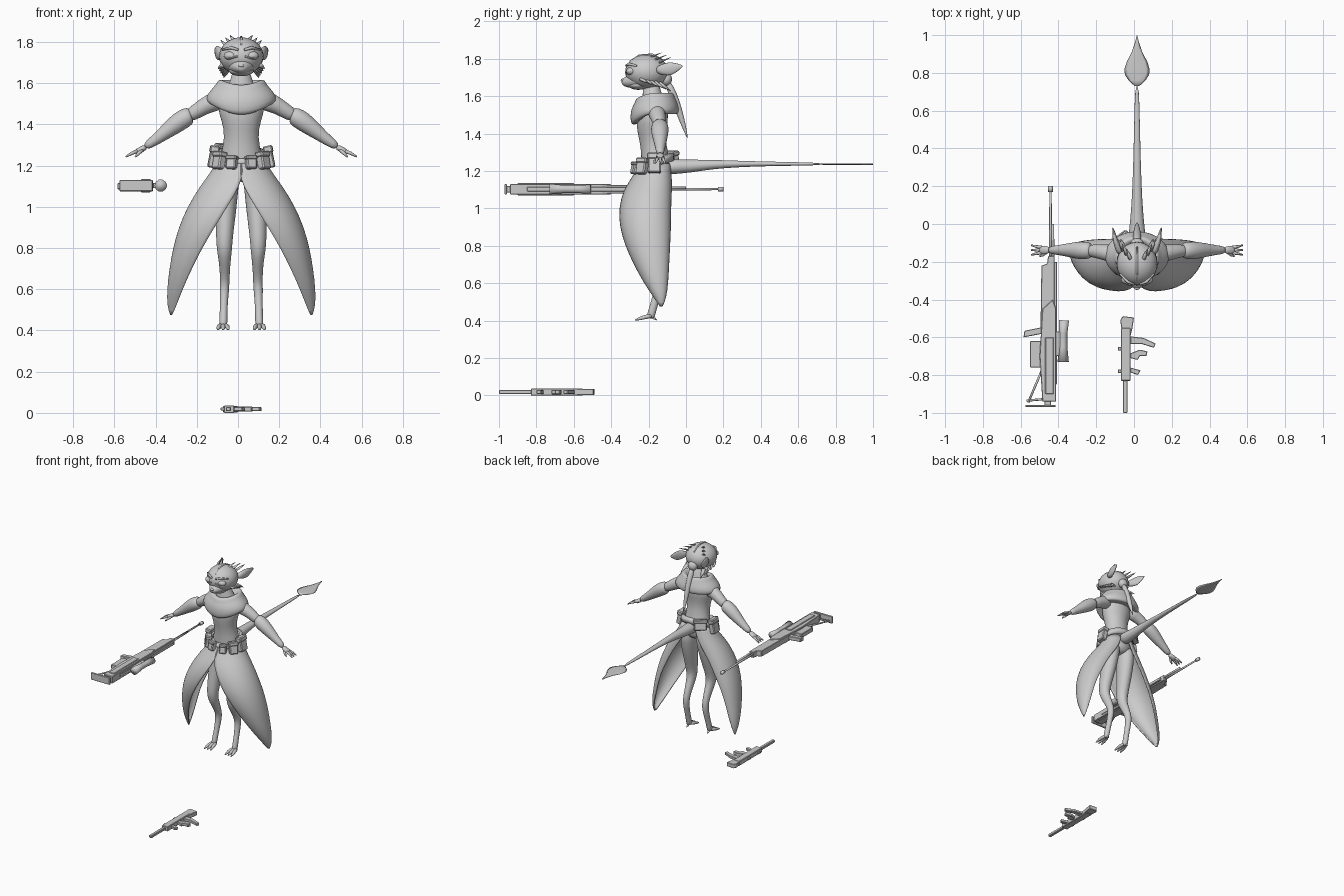
import bpy, bmesh, math
from mathutils import Vector, Matrix

cube = bpy.data.objects.get("Cube")
if cube:
    bpy.data.objects.remove(cube, do_unlink=True)

clay = bpy.data.materials.new("clay grey")
clay.use_nodes = True
clay.diffuse_color = (.6, .6, .6, 1)
clay.node_tree.nodes["Principled BSDF"].inputs["Base Color"].default_value = (.6, .6, .6, 1)

CENTRE = .016          # the figure stands slightly off the middle
X, Y, Z = Vector((1, 0, 0)), Vector((0, 1, 0)), Vector((0, 0, 1))


def finish(name, bm, smooth=True, mirror=False, subdiv=0, shift=CENTRE):
    bmesh.ops.recalc_face_normals(bm, faces=bm.faces)
    mesh = bpy.data.meshes.new(name)
    for face in bm.faces:
        face.smooth = smooth
    bm.to_mesh(mesh)
    bm.free()
    mesh.materials.append(clay)
    obj = bpy.data.objects.new(name, mesh)
    bpy.context.collection.objects.link(obj)
    obj.location.x = shift
    if mirror:
        obj.modifiers.new("mirror", "MIRROR").use_mirror_merge = False
    if subdiv:
        obj.modifiers.new("smooth", "SUBSURF").levels = subdiv
        obj.modifiers["smooth"].render_levels = subdiv
    return obj


def skin(bm, rings, wrap=True, caps=True):
    """Bridge rows of points with quads."""
    rows = [[bm.verts.new(p) for p in ring] for ring in rings]
    for low, high in zip(rows, rows[1:]):
        count = len(low)
        for i in range(count if wrap else count - 1):
            j = (i + 1) % count
            bm.faces.new((low[i], low[j], high[j], high[i]))
    if caps:
        bm.faces.new(rows[0])
        bm.faces.new(rows[-1])


def tube(name, points, ref=X, sides=14, **options):
    """Loft ellipses along a path of (x, y, z, radius along ref, other radius)."""
    path = [Vector(p[:3]) for p in points]
    rings = []
    for i, p in enumerate(points):
        tangent = (path[min(i + 1, len(path) - 1)] - path[max(i - 1, 0)]).normalized()
        side = (ref - tangent * ref.dot(tangent)).normalized()
        other = tangent.cross(side)
        angles = [math.tau * k / sides for k in range(sides)]
        rings.append([path[i] + side * p[3] * math.cos(a) + other * p[-1] * math.sin(a) for a in angles])
    bm = bmesh.new()
    skin(bm, rings)
    return finish(name, bm, **options)


def spike(name, base, tip, radius, ref=X, thin=1, **options):
    middle = Vector(base).lerp(Vector(tip), .5)
    return tube(name, [(*base, radius, radius * thin), (*middle, radius * .7, radius * .7 * thin),
                       (*tip, radius * .08, radius * .08)], ref=ref, sides=6, **options)


def ball(name, centre, radii, **options):
    bm = bmesh.new()
    bmesh.ops.create_uvsphere(bm, u_segments=24, v_segments=16, radius=1,
                              matrix=Matrix.Translation(centre) @ Matrix.Diagonal((*radii, 1)))
    return finish(name, bm, **options)


def prism(name, outline, bottom, top, bevel=.003):
    bm = bmesh.new()
    skin(bm, [[(x, y, z) for x, y in outline] for z in (bottom, top)])
    obj = finish(name, bm, smooth=False, shift=0)
    obj.modifiers.new("bevel", "BEVEL").width = bevel


def block(name, left, right, front, back, bottom, top):
    prism(name, [(left, front), (right, front), (right, back), (left, back)], bottom, top)


# Torso and neck
tube("torso", [(0, y, z, rx, ry) for y, z, rx, ry in (
    (-.16, 1.12, .05, .05), (-.16, 1.16, .1, .08), (-.16, 1.24, .105, .08), (-.175, 1.34, .078, .066),
    (-.185, 1.42, .097, .08), (-.18, 1.48, .118, .086), (-.17, 1.54, .105, .075),
    (-.18, 1.6, .05, .05), (-.19, 1.68, .045, .045))], sides=20, subdiv=1)

# Head, muzzle and face
ball("skull", (0, -.21, 1.73), (.108, .115, .092))
tube("muzzle", [(0, -.22, 1.69, .085, .06), (0, -.28, 1.685, .065, .045), (0, -.32, 1.675, .038, .03),
                (0, -.345, 1.672, .016, .014)], subdiv=1)
ball("nose", (0, -.338, 1.685), (.014, .011, .009))
ball("jaw", (0, -.255, 1.66), (.06, .055, .026))
ball("eyelid", (.05, -.293, 1.733), (.034, .027, .022), mirror=True)
tube("lash_line", [(.018, -.323, 1.73, .004), (.05, -.321, 1.72, .004), (.083, -.296, 1.732, .004)],
     ref=Z, sides=6, mirror=True)
tube("brow", [(.015, -.32, 1.762, .006), (.05, -.306, 1.772, .008), (.09, -.264, 1.762, .005)],
     ref=Z, sides=8, mirror=True)
tube("hair_parting", [(0, -.3, 1.785, .004), (0, -.25, 1.817, .006), (0, -.18, 1.823, .006),
                      (0, -.12, 1.79, .004)], sides=8)
tube("ear", [(.085, -.16, 1.74, .02, .018), (.103, -.12, 1.742, .017, .032), (.115, -.085, 1.746, .014, .038),
             (.122, -.05, 1.755, .009, .024), (.13, -.015, 1.762, .002, .003)], mirror=True, subdiv=1)
for i in range(5):
    spike("cheek_tuft", (.085 - .004 * i, -.24 + .025 * i, 1.69 - .005 * i),
          (.113 - .007 * i, -.2 + .03 * i, 1.67 - .011 * i), .018, thin=.6, mirror=True)
for i in range(3):
    spike("crown_tuft", (.03 + .02 * i, -.2 + .03 * i, 1.805 - .012 * i),
          (.055 + .022 * i, -.13 + .025 * i, 1.832 - .012 * i), .013, thin=.5, mirror=True)

# Hair bun and braid
ball("bun", (0, -.105, 1.69), (.035, .03, .035))
tube("braid", [(0, -.1, 1.68, .018), (0, -.07, 1.61, .024), (0, -.04, 1.53, .02),
               (0, -.015, 1.45, .014), (0, .01, 1.37, .002)], sides=10, subdiv=1)

# Cowl, dipping at the chest
rings = []
for rx, ry, z, dip in ((.06, .06, 1.57, 0), (.085, .075, 1.615, .02), (.11, .1, 1.62, .03), (.12, .108, 1.6, .04),
                       (.135, .115, 1.58, .03), (.168, .13, 1.545, .03), (.174, .13, 1.51, .05),
                       (.15, .115, 1.5, .06), (.09, .08, 1.52, .06)):
    ring = []
    for k in range(32):
        a = math.tau * k / 32
        front = max(0, -math.sin(a)) ** 2
        ring.append((rx * math.cos(a), -.168 + ry * math.sin(a), z - dip * front))
    rings.append(ring)
bm = bmesh.new()
skin(bm, rings)
finish("cowl", bm, subdiv=1)

# Arms, sleeves and hands
tube("upper_arm", [(.09, -.16, 1.52, .05), (.15, -.155, 1.505, .047), (.2, -.145, 1.475, .038),
                   (.27, -.14, 1.43, .033)], ref=Y, mirror=True, subdiv=1)
tube("sleeve", [(.24, -.14, 1.445, .036), (.255, -.14, 1.442, .046), (.3, -.14, 1.415, .05),
                (.36, -.138, 1.368, .038), (.42, -.138, 1.322, .026), (.47, -.138, 1.288, .02)],
     ref=Y, mirror=True, subdiv=1)
tube("palm", [(.46, -.138, 1.292, .017, .015), (.49, -.138, 1.276, .024, .015),
              (.52, -.138, 1.262, .023, .011)], ref=Y, mirror=True, subdiv=1)
for offset in (-.018, 0, .018):
    tube("finger", [(.505, -.138 + offset * .8, 1.27, .009), (.53, -.138 + offset, 1.26, .008),
                    (.56, -.138 + offset * 1.4, 1.243, .004)], ref=Y, sides=8, mirror=True)
tube("thumb", [(.48, -.15, 1.275, .009), (.5, -.165, 1.258, .008), (.515, -.17, 1.242, .004)],
     ref=Y, sides=8, mirror=True)

# Legs, bent like a hind leg
tube("leg", [(.06, -.15, 1.2, .06, .07), (.07, -.16, 1.1, .058, .075), (.075, -.18, .98, .052, .062),
             (.082, -.21, .86, .042, .048), (.082, -.215, .79, .038, .042), (.08, -.185, .73, .028, .034),
             (.08, -.145, .65, .023, .027), (.082, -.14, .6, .024, .026), (.085, -.16, .52, .018, .02),
             (.087, -.185, .44, .021, .022), (.088, -.19, .41, .018, .022)], mirror=True, subdiv=1)
for spread in (-.02, 0, .02):
    tube("toe", [(.088 + spread * .5, -.18, .425, .013), (.088 + spread, -.22, .42, .013),
                 (.088 + spread * 1.2, -.25, .41, .01), (.088 + spread * 1.3, -.275, .402, .002)],
         sides=8, mirror=True, subdiv=1)
spike("heel_claw", (.088, -.18, .42), (.088, -.155, .402), .01, mirror=True)

# Split skirt: each row is front edge, outermost reach, back edge
rows = []
for z, front_x, front_y, reach, back_x, back_y in (
        (1.24, 0, -.25, .11, .03, -.085), (1.17, -.01, -.285, .145, .05, -.075), (1.1, .01, -.335, .2, .09, -.075),
        (1, .07, -.36, .26, .16, -.08), (.9, .13, -.355, .303, .21, -.08), (.8, .19, -.325, .33, .26, -.085),
        (.7, .24, -.28, .348, .29, -.09), (.6, .285, -.225, .36, .315, -.095), (.52, .315, -.17, .36, .335, -.105),
        (.475, .335, -.14, .345, .342, -.125)):
    bulge = (reach - (front_x + back_x) / 8) / .75
    row = []
    for k in range(17):
        t = k / 16
        u = 1 - t
        start, middle, end = u ** 3, 3 * u * t, t ** 3
        row.append((start * front_x + middle * bulge + end * back_x,
                    (start + middle * u) * front_y + (end + middle * t) * back_y, z))
    rows.append(row)
bm = bmesh.new()
skin(bm, rows, wrap=False, caps=False)
skirt = finish("skirt_panel", bm, mirror=True, subdiv=1)
skirt.modifiers.new("cloth", "SOLIDIFY").thickness = .008

# Belt, sagging at the front, with pouches


def belt_point(angle, grow=0):
    return Vector(((.12 + grow) * math.sin(angle), -.165 - (.095 + grow) * math.cos(angle),
                   1.245 - .03 * math.cos(angle)))


bm = bmesh.new()
skin(bm, [[belt_point(math.tau * k / 32, grow) + Z * lift for k in range(32)]
          for grow, lift in ((-.02, -.02), (.005, -.02), (.005, .02), (-.02, .02))], caps=False)
finish("belt", bm)
for degrees, width, height in ((-20, .05, .06), (20, .05, .06), (-52, .06, .08), (52, .06, .08),
                               (-88, .07, .1), (88, .07, .1), (-142, .09, .07)):
    angle = math.radians(degrees)
    frame = Matrix.Translation(belt_point(angle, .015)) @ Matrix.Rotation(angle, 4, "Z") @ Matrix.Rotation(-.2, 4, "X")
    for name, size, place in (("pouch", (width, .04, height), (0, 0, -.005)),
                              ("pouch_flap", (width * 1.12, .046, height * .35), (0, -.002, height * .35))):
        bm = bmesh.new()
        bmesh.ops.create_cube(bm, size=1, matrix=frame @ Matrix.Translation(place) @ Matrix.Diagonal((*size, 1)))
        finish(name, bm, smooth=False).modifiers.new("bevel", "BEVEL").width = .006

# Tail with a flat leaf-shaped blade
tube("tail", [(0, y, z, rx, rz) for y, z, rx, rz in (
    (-.11, 1.22, .05, .045), (-.05, 1.225, .045, .04), (.02, 1.225, .037, .036), (.13, 1.235, .028, .026),
    (.3, 1.238, .021, .016), (.5, 1.238, .016, .011), (.75, 1.237, .011, .007))], subdiv=1)
tube("tail_blade", [(0, y, 1.237, rx, .004) for y, rx in (
    (.73, .012), (.76, .045), (.79, .064), (.82, .067), (.86, .054), (.91, .028), (.96, .011), (1, .001))], sides=8)

# Long rifle lying on its side
rod = dict(ref=X, sides=10, shift=0)
tube("rifle_barrel", [(-.442, -.25, 1.103, .009), (-.442, .19, 1.103, .006)], **rod)
tube("rifle_muzzle", [(-.442, .17, 1.103, .013), (-.442, .2, 1.103, .013)], **rod)
tube("rifle_bipod", [(-.427, -.3, 1.11, .007), (-.43, 0, 1.11, .007)], **rod)
prism("rifle_handguard", [(-.495, -.55), (-.42, -.55), (-.42, -.17), (-.455, -.17), (-.46, -.21), (-.49, -.22)], 1.08, 1.125)
prism("rifle_receiver", [(-.485, -.94), (-.412, -.94), (-.412, -.45), (-.43, -.4), (-.485, -.45), (-.5, -.7)], 1.075, 1.13)
block("rifle_rail", -.43, -.408, -.85, -.2, 1.09, 1.115)
block("rifle_side_plate", -.47, -.425, -.9, -.6, 1.07, 1.136)
prism("rifle_grip", [(-.585, -.6), (-.58, -.565), (-.48, -.545), (-.48, -.58)], 1.085, 1.115)
block("rifle_magazine", -.55, -.48, -.76, -.62, 1.085, 1.118)
block("rifle_butt_plate", -.575, -.415, -.97, -.957, 1.075, 1.13)
block("rifle_butt_neck", -.475, -.44, -.96, -.93, 1.085, 1.12)
tube("rifle_stock_strut", [(-.56, -.945, 1.1, .006), (-.49, -.78, 1.1, .006)], **rod)
tube("rifle_stock_bar", [(-.57, -.935, 1.1, .006), (-.45, -.925, 1.1, .006)], ref=Z, sides=8, shift=0)
tube("rifle_scope", [(-.375, -.73, 1.103, .03), (-.375, -.65, 1.103, .022), (-.375, -.58, 1.103, .022),
                     (-.37, -.51, 1.103, .026)], **rod)
block("rifle_scope_mount", -.415, -.38, -.7, -.57, 1.09, 1.116)

# Small gun on the ground
block("gun_barrel", -.058, -.035, -1, -.82, .008, .028)
block("gun_body", -.068, -.018, -.83, -.55, 0, .036)
prism("gun_stock", [(-.06, -.6), (-.02, -.6), (-.01, -.56), (0, -.495), (-.06, -.488), (-.073, -.51)], .003, .034)
prism("gun_magazine", [(-.02, -.635), (.04, -.635), (.105, -.655), (.115, -.633), (.05, -.603), (-.02, -.595)], .008, .028)
prism("gun_grip", [(-.02, -.71), (.02, -.72), (.03, -.7), (.065, -.7), (.072, -.675), (.03, -.665), (-.02, -.685)], .006, .03)
prism("gun_foregrip", [(-.02, -.785), (.02, -.8), (.035, -.775), (-.02, -.76)], .008, .028)
for place in (-.78, -.66):
    block("gun_sight", -.085, -.065, place - .01, place + .01, .012, .026)
